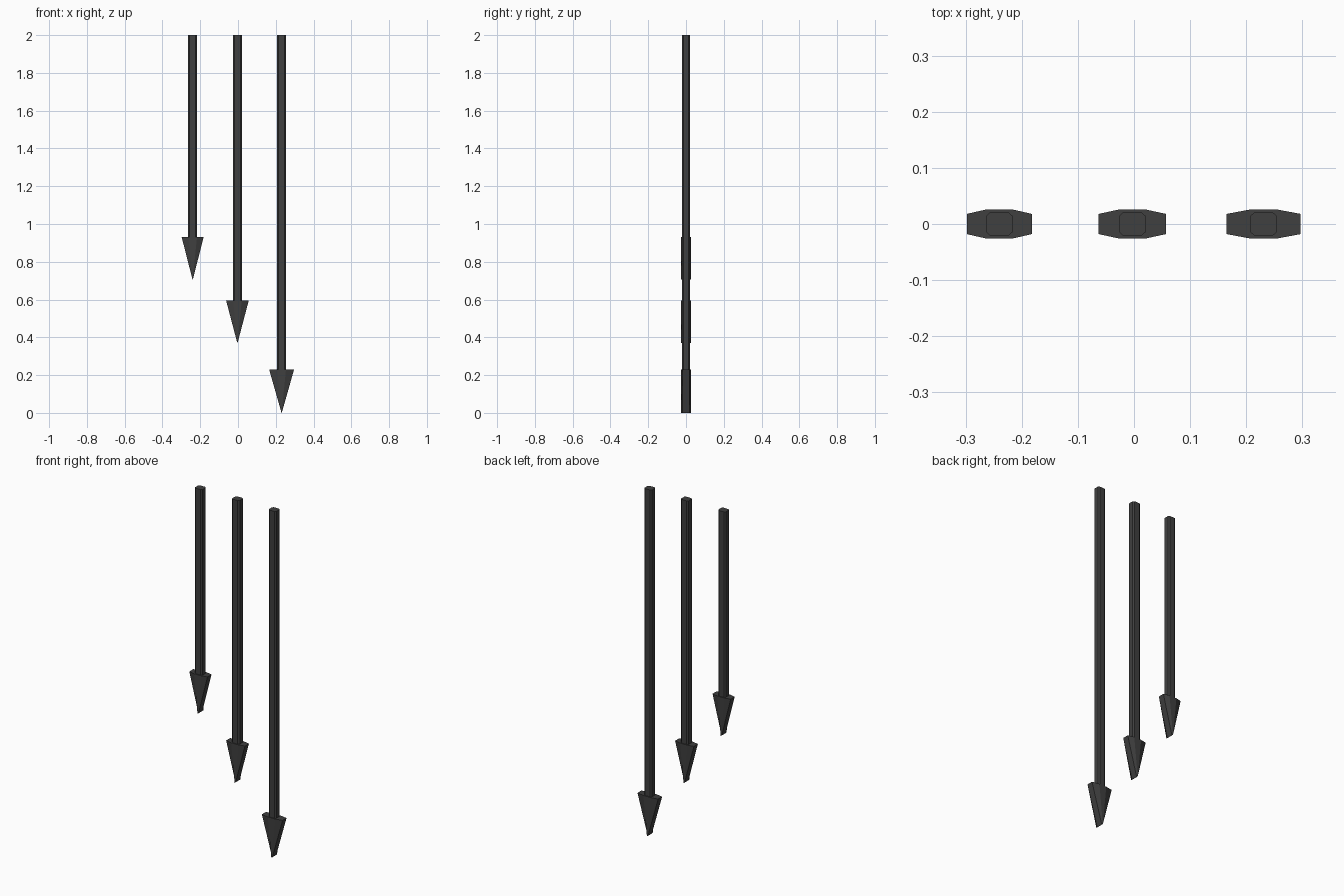
import bpy, bmesh

if "Cube" in bpy.data.objects:
    bpy.data.objects.remove(bpy.data.objects["Cube"])

mat = bpy.data.materials.new("dark_grey")
mat.diffuse_color = (0.05, 0.05, 0.05, 1)
mat.use_nodes = True
mat.node_tree.nodes["Principled BSDF"].inputs["Base Color"].default_value = mat.diffuse_color


def octagon(hx, hy, fx, fy):
    """Eight-sided section: half extents hx, hy; flats of half width fx, fy."""
    return [(hx, -fy), (hx, fy), (fx, hy), (-fx, hy),
            (-hx, fy), (-hx, -fy), (-fx, -hy), (fx, -hy)]


def loft(name, x, section, z0, z1, bottom_scale=1.0):
    """Prism from z0 to z1 whose bottom is scaled in x (0 gives a wedge edge)."""
    bm = bmesh.new()
    low = [bm.verts.new((x + px * bottom_scale, py, z0)) for px, py in section]
    top = [bm.verts.new((x + px, py, z1)) for px, py in section]
    n = len(section)
    for i in range(n):
        j = (i + 1) % n
        bm.faces.new((low[i], low[j], top[j], top[i]))
    bm.faces.new(top)
    bm.faces.new(low[::-1])
    bmesh.ops.remove_doubles(bm, verts=bm.verts, dist=1e-5)
    bmesh.ops.recalc_face_normals(bm, faces=bm.faces)
    mesh = bpy.data.meshes.new(name)
    bm.to_mesh(mesh)
    bm.free()
    mesh.materials.append(mat)
    bpy.context.collection.objects.link(bpy.data.objects.new(name, mesh))


# name, centre x, tip z, head top z, head half width
arrows = [("short", -0.24, 0.705, 0.93, 0.058),
          ("middle", -0.003, 0.37, 0.595, 0.060),
          ("long", 0.231, 0.0, 0.23, 0.066)]

for name, x, tip, shoulder, half in arrows:
    # chamfered shaft
    loft(name + "_arrow_shaft", x, octagon(0.024, 0.021, 0.016, 0.014),
         shoulder - 0.01, 2.0)
    # wedge head narrowing to an edge at the tip
    loft(name + "_arrow_head", x, octagon(half, 0.026, 0.023, 0.018),
         tip, shoulder, bottom_scale=0.01)
